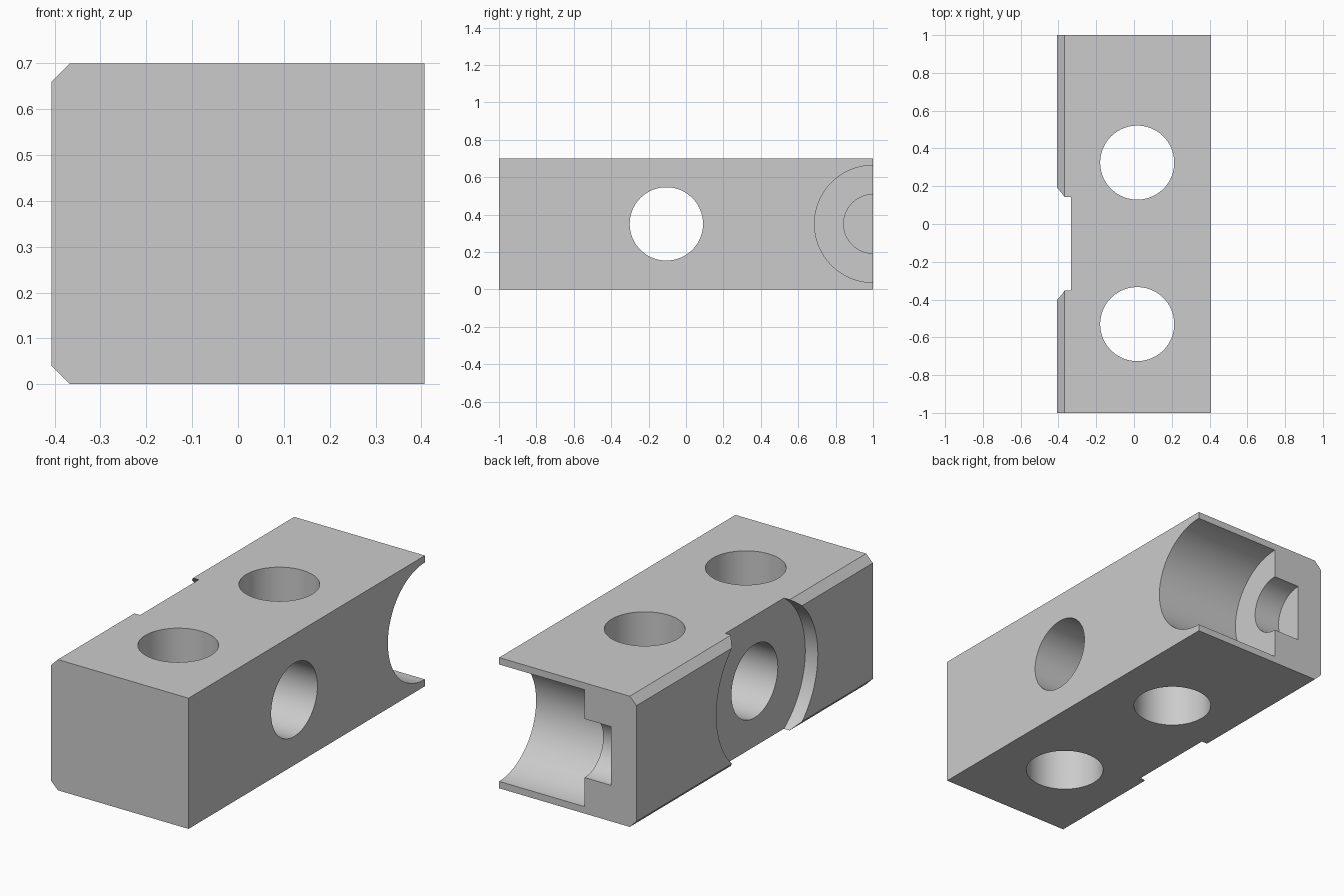
import bpy
import math

cube = bpy.data.objects.get("Cube")
if cube:
    bpy.data.objects.remove(cube, do_unlink=True)

HALF_X, HALF_Y, HEIGHT, CHAMFER = 0.407, 1.0, 0.7, 0.04
MID = HEIGHT / 2

grey = bpy.data.materials.new("plain grey")
grey.use_nodes = True
colour = (0.6, 0.6, 0.6, 1)
grey.diffuse_color = colour
grey.node_tree.nodes["Principled BSDF"].inputs["Base Color"].default_value = colour

# Block: chamfered section extruded along y
section = [(HALF_X, 0), (HALF_X, HEIGHT),
           (CHAMFER - HALF_X, HEIGHT), (-HALF_X, HEIGHT - CHAMFER),
           (-HALF_X, CHAMFER), (CHAMFER - HALF_X, 0)]
n = len(section)
verts = [(x, y, z) for y in (-HALF_Y, HALF_Y) for x, z in section]
faces = [tuple(range(n))[::-1], tuple(range(n, 2 * n))]
faces += [(i, (i + 1) % n, n + (i + 1) % n, n + i) for i in range(n)]
mesh = bpy.data.meshes.new("drilled_block")
mesh.from_pydata(verts, [], faces)
block = bpy.data.objects.new("drilled_block", mesh)
bpy.context.collection.objects.link(block)
mesh.materials.append(grey)

bpy.context.view_layer.objects.active = block
block.select_set(True)
bpy.ops.object.mode_set(mode="EDIT")
bpy.ops.mesh.select_all(action="SELECT")
bpy.ops.mesh.normals_make_consistent(inside=False)
bpy.ops.object.mode_set(mode="OBJECT")


def drill(name, radius, start, end, centre, axis):
    """Cut a round hole along x or z, from start to end."""
    a, b = centre
    middle = (start + end) / 2
    along_x = axis == "x"
    bpy.ops.mesh.primitive_cylinder_add(
        vertices=96, radius=radius, depth=end - start,
        location=(middle, a, b) if along_x else (a, b, middle),
        rotation=(0, math.pi / 2 if along_x else 0, 0))
    cutter = bpy.context.object
    cutter.name = name
    cutter.data.materials.append(grey)
    cut = block.modifiers.new(name, "BOOLEAN")
    cut.operation = "DIFFERENCE"
    cut.solver = "EXACT"
    cut.object = cutter
    bpy.context.view_layer.objects.active = block
    bpy.ops.object.modifier_apply(modifier=cut.name)
    bpy.data.objects.remove(cutter, do_unlink=True)


# Two vertical through holes
for y in (0.325, -0.53):
    drill("vertical_hole", 0.196, -0.2, HEIGHT + 0.2, (0.017, y), "z")

# Cross hole with a wide shallow recess on the right side
drill("cross_hole", 0.196, -0.8, 0.8, (-0.105, MID), "x")
drill("shallow_recess", 0.429, -0.8, -0.333, (-0.105, MID), "x")

# Stepped half-round pocket open at the back end
drill("wide_pocket", 0.313, -0.1, 0.8, (HALF_Y, MID), "x")
drill("narrow_pocket", 0.157, -0.256, 0.8, (HALF_Y, MID), "x")

# Smooth bores with crisp rims
bpy.ops.object.select_all(action="DESELECT")
block.select_set(True)
bpy.context.view_layer.objects.active = block
bpy.ops.object.shade_smooth_by_angle(angle=math.radians(30))
